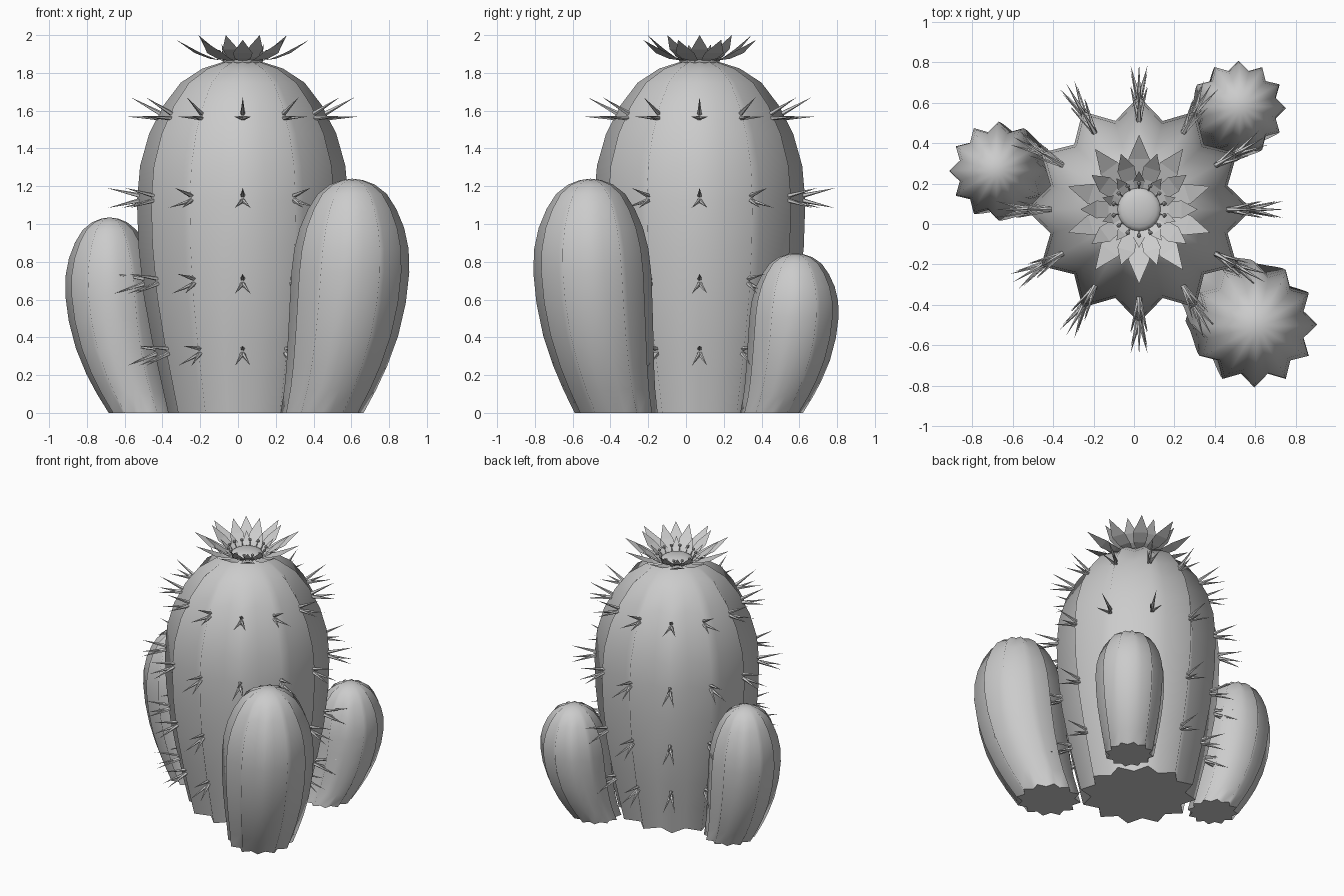
import bpy, bmesh, math
from mathutils import Vector

if "Cube" in bpy.data.objects:
    bpy.data.objects.remove(bpy.data.objects["Cube"])

RIBS = 12
VALLEY = 0.81
CX, CY = 0.025, 0.072
# height fraction, radius fraction
PROFILE = [(0, .705), (.1, .78), (.2, .855), (.33, .935), (.47, .985), (.6, 1), (.7, .97),
           (.79, .885), (.87, .75), (.935, .585), (.975, .38), (.994, .18)]


def finish(name, bm):
    mesh = bpy.data.meshes.new(name)
    bm.to_mesh(mesh)
    bm.free()
    obj = bpy.data.objects.new(name, mesh)
    bpy.context.collection.objects.link(obj)
    return obj


def profile_radius(t):
    for (t0, r0), (t1, r1) in zip(PROFILE, PROFILE[1:]):
        if t0 <= t <= t1:
            return r0 + (r1 - r0) * (t - t0) / (t1 - t0)
    return 0


def ribbed_stem(name, apex, base, radius, height):
    """Star-shaped rings stacked along an axis that bends out from base to apex."""
    bm = bmesh.new()
    apex, base = Vector(apex), Vector(base)
    rings = []
    for t, f in PROFILE:
        c = apex + (base - apex) * (1 - t) ** 3
        ring = []
        for i in range(2 * RIBS):
            a = math.pi * i / RIBS
            r = radius * f * (VALLEY if i % 2 else 1)
            ring.append(bm.verts.new((c.x + r * math.cos(a), c.y + r * math.sin(a), t * height)))
        rings.append(ring)
    top = bm.verts.new((apex.x, apex.y, height))
    bottom = bm.verts.new((base.x, base.y, 0))
    n = 2 * RIBS
    for i in range(n):
        j = (i + 1) % n
        for lo, hi in zip(rings, rings[1:]):
            bm.faces.new((lo[i], lo[j], hi[j], hi[i])).smooth = True
        bm.faces.new((rings[-1][i], rings[-1][j], top)).smooth = True
        bm.faces.new((rings[0][j], rings[0][i], bottom))
    return finish(name, bm)


def add_spine(bm, start, direction, length=0.18, radius=0.013):
    d = direction.normalized()
    u = d.orthogonal().normalized()
    v = d.cross(u)
    ring = [bm.verts.new(start + radius * (u * math.cos(k * math.tau / 5) + v * math.sin(k * math.tau / 5)))
            for k in range(5)]
    tip = bm.verts.new(start + d * length)
    for k in range(5):
        bm.faces.new((ring[k], ring[(k + 1) % 5], tip))
    bm.faces.new(ring[::-1])


# Stems
R, H = 0.56, 1.87
ribbed_stem("main_stem", (CX, CY), (CX, CY), R, H)
ribbed_stem("front_right_stem", (.605, -.505), (.445, -.37), .312, 1.24)
ribbed_stem("left_stem", (-.68, .265), (-.512, .22), .245, 1.035)
ribbed_stem("back_right_stem", (.523, .58), (.42, .453), .236, .845)

# Spine clusters: one upward, two spread sideways, on every rib
bm = bmesh.new()
for z in (.32, .69, 1.13, 1.565):
    t = z / H
    r = R * profile_radius(t)
    slope = R * (profile_radius(t + .04) - profile_radius(t - .04)) / (.08 * H)
    lean = -.6 * math.atan(slope)
    for i in range(RIBS):
        a = math.tau * i / RIBS
        for yaw, pitch, dz in ((0, 12, .02), (14, -14, -.005), (-14, -14, -.005)):
            b = a + math.radians(yaw)
            p = lean + math.radians(pitch)
            start = Vector((CX + (r - .015) * math.cos(a), CY + (r - .015) * math.sin(a), z + dz))
            add_spine(bm, start, Vector((math.cos(b) * math.cos(p), math.sin(b) * math.cos(p), math.sin(p))))
finish("spines", bm)


def petal_ring(name, count, offset, stations):
    """Thin pointed petals; stations are (radius, height, half width) ending in a tip."""
    bm = bmesh.new()
    for i in range(count):
        a = math.radians(offset) + math.tau * i / count
        out = Vector((math.cos(a), math.sin(a), 0))
        side = Vector((-out.y, out.x, 0))
        prev = None
        for r, z, w in stations:
            c = Vector((CX, CY, z)) + out * r
            pts = [bm.verts.new(c - side * w), bm.verts.new(c + side * w)] if w else [bm.verts.new(c)]
            if prev:
                bm.faces.new([prev[0]] + pts + [prev[1]])
            prev = pts
    finish(name, bm)


# Flower
petal_ring("outer_petals", 10, 18 + 72, [(.10, 1.865, .022), (.17, 1.875, .042), (.25, 1.905, .052), (.37, 1.975, 0)])
petal_ring("middle_petals", 10, 0, [(.10, 1.865, .02), (.15, 1.885, .038), (.21, 1.925, .044), (.29, 2.0, 0)])
petal_ring("inner_petals", 10, 18, [(.10, 1.865, .018), (.14, 1.89, .028), (.19, 1.95, 0)])

bm = bmesh.new()
bmesh.ops.create_uvsphere(bm, u_segments=20, v_segments=10, radius=1)
bmesh.ops.scale(bm, vec=(.108, .108, .035), verts=bm.verts)
bmesh.ops.translate(bm, vec=(CX, CY, 1.865), verts=bm.verts)
for f in bm.faces:
    f.smooth = True
finish("flower_centre", bm)

# Stamens
bm = bmesh.new()
for i in range(14):
    a = math.tau * (i + .5) / 14
    out = Vector((math.cos(a), math.sin(a), 0))
    foot = Vector((CX, CY, 1.86)) + out * .10
    head = Vector((CX, CY, 1.91)) + out * .128
    add_spine(bm, foot, head - foot, .06, .006)
    ball = bmesh.ops.create_icosphere(bm, subdivisions=1, radius=.012)["verts"]
    bmesh.ops.translate(bm, vec=head, verts=ball)
finish("stamens", bm)
